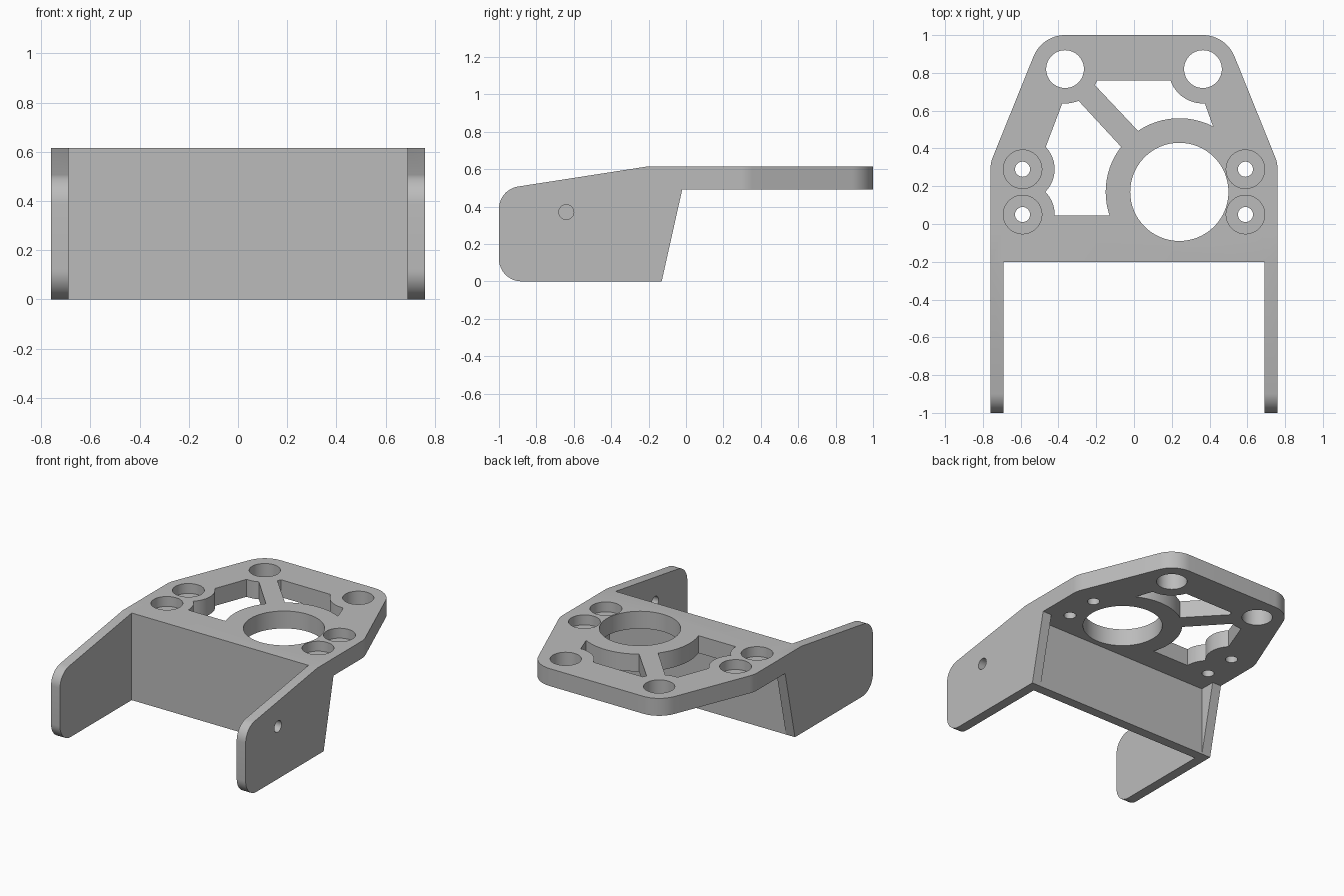
import bpy, bmesh
from math import atan2, cos, sin, pi, tau, hypot
from mathutils import Matrix

if "Cube" in bpy.data.objects:
    bpy.data.objects.remove(bpy.data.objects["Cube"])

grey = bpy.data.materials.new("plain grey")
grey.use_nodes = True
colour = (0.5, 0.5, 0.5, 1)
grey.diffuse_color = colour
grey.node_tree.nodes["Principled BSDF"].inputs["Base Color"].default_value = colour

TOP, UNDER = 0.615, 0.492
OUT, IN = 0.76, 0.69
# Matrix that turns a (y, z) profile extruded along z into one extruded along x
SIDE = Matrix(((0, 0, 1, 0), (1, 0, 0, 0), (0, 1, 0, 0), (0, 0, 0, 1)))


def arc(c, r, a, b, n=12):
    return [(c[0] + r * cos(a + (b - a) * i / n), c[1] + r * sin(a + (b - a) * i / n))
            for i in range(n + 1)]


def arc_between(c, r, p, q):
    """Short arc round c from the direction of p to the direction of q."""
    a = atan2(p[1] - c[1], p[0] - c[0])
    b = atan2(q[1] - c[1], q[0] - c[0])
    return arc(c, r, a, a + (b - a + pi) % tau - pi)


def circle(c, r, n=64):
    return arc(c, r, 0, tau, n)[:-1]


def prism(name, points, lo, hi, turn=Matrix()):
    bm = bmesh.new()
    face = bm.faces.new([bm.verts.new((x, y, lo)) for x, y in points])
    new = bmesh.ops.extrude_face_region(bm, geom=[face])["geom"]
    bmesh.ops.translate(bm, vec=(0, 0, hi - lo),
                        verts=[v for v in new if isinstance(v, bmesh.types.BMVert)])
    bm.transform(turn)
    bmesh.ops.recalc_face_normals(bm, faces=bm.faces)
    mesh = bpy.data.meshes.new(name)
    bm.to_mesh(mesh)
    bm.free()
    mesh.materials.append(grey)
    obj = bpy.data.objects.new(name, mesh)
    bpy.context.collection.objects.link(obj)
    return obj


def combine(body, tool, operation):
    mod = body.modifiers.new(operation, "BOOLEAN")
    mod.operation, mod.object, mod.solver = operation, tool, "EXACT"
    bpy.context.view_layer.objects.active = body
    bpy.ops.object.modifier_apply(modifier=mod.name)
    bpy.data.objects.remove(tool)


# Top plate: straight front, sides tapering round two pairs of corner arcs
bolt = (0.365, 0.82)
screw = (0.59, 0.29)
R_BACK, R_SIDE = 0.18, OUT - 0.59
dx, dy = bolt[0] - screw[0], bolt[1] - screw[1]
taper = atan2(dy, dx) - pi / 2
half = [(OUT, -0.2)] + arc(screw, R_SIDE, 0, taper) + arc(bolt, R_BACK, taper, pi / 2)
bracket = prism("bracket", half + [(-x, y) for x, y in reversed(half)], UNDER, TOP)

# Cross wall below the front edge of the plate
wall = prism("cross_wall", [(-0.72, -0.2), (0.72, -0.2), (0.72, -0.13), (-0.72, -0.13)], 0, 0.55)
combine(bracket, wall, "UNION")

# Side arms, rounded at the front and sloped into gussets behind the wall
R_ARM = 0.12
slope = atan2(0.11, 0.7)
profile = [(-0.13, 0), (-0.02, UNDER), (-0.02, TOP), (-0.2, TOP)]
profile += arc((-1 + R_ARM, 0.388), R_ARM, pi / 2 + slope, pi)
profile += arc((-1 + R_ARM, R_ARM), R_ARM, pi, 1.5 * pi)
for lo, hi in ((IN, OUT), (-OUT, -IN)):
    combine(bracket, prism("side_arm", profile, lo, hi, SIDE), "UNION")

# Ring opening and bolt holes through the plate
ring, R_RING = (0.24, 0.17), 0.39
for centre, r in ((ring, 0.26), (bolt, 0.1), ((-bolt[0], bolt[1]), 0.1)):
    combine(bracket, prism("hole_cutter", circle(centre, r), 0.4, 0.7), "DIFFERENCE")

# Counterbored screw holes
for x in (-0.59, 0.59):
    for y in (0.05, 0.29):
        combine(bracket, prism("screw_cutter", circle((x, y), 0.04, 32), 0.4, 0.7), "DIFFERENCE")
        combine(bracket, prism("bore_cutter", circle((x, y), 0.102), TOP - 0.07, 0.7), "DIFFERENCE")

# Two lightening windows, leaving a diagonal strut from the ring to a bolt hole
left_bolt = (-bolt[0], bolt[1])
upper, lower = (-0.59, 0.29), (-0.59, 0.05)
side_window = [(-0.42, 0.045)]
side_window += arc_between(ring, R_RING, (-0.13, 0.045), (-0.07, 0.41))
side_window += arc_between(left_bolt, 0.182, (-0.295, 0.655), (-0.38, 0.637))
side_window += arc_between(upper, 0.17, (-0.465, 0.41), (-0.47, 0.17))
side_window += arc_between(lower, 0.17, (-0.47, 0.17), (-0.42, 0.045))[1:-1]
back_window = [(-0.195, 0.76)]
back_window += arc_between(bolt, 0.182, (0.195, 0.76), (0.375, 0.637))
back_window += arc_between(ring, R_RING, (0.42, 0.52), (0.02, 0.495))
back_window += [(-0.207, 0.735)]
for outline in (side_window, back_window):
    combine(bracket, prism("window_cutter", outline, 0.4, 0.7), "DIFFERENCE")

# Shaft hole with four screws on the left arm, large bearing hole on the right
shaft = (-0.76, 0.25)
holes = [(shaft, 0.062)]
holes += [((shaft[0] + a, shaft[1] + b), 0.04) for a in (-0.12, 0.12) for b in (-0.12, 0.12)]
for centre, r in holes:
    combine(bracket, prism("shaft_cutter", circle(centre, r, 32), 0.6, 0.8, SIDE), "DIFFERENCE")
combine(bracket, prism("bearing_cutter", circle(shaft, 0.18), -0.8, -0.6, SIDE), "DIFFERENCE")

bpy.ops.object.select_all(action="DESELECT")
bracket.select_set(True)
bpy.context.view_layer.objects.active = bracket
bpy.ops.object.shade_smooth_by_angle(angle=pi / 6)
